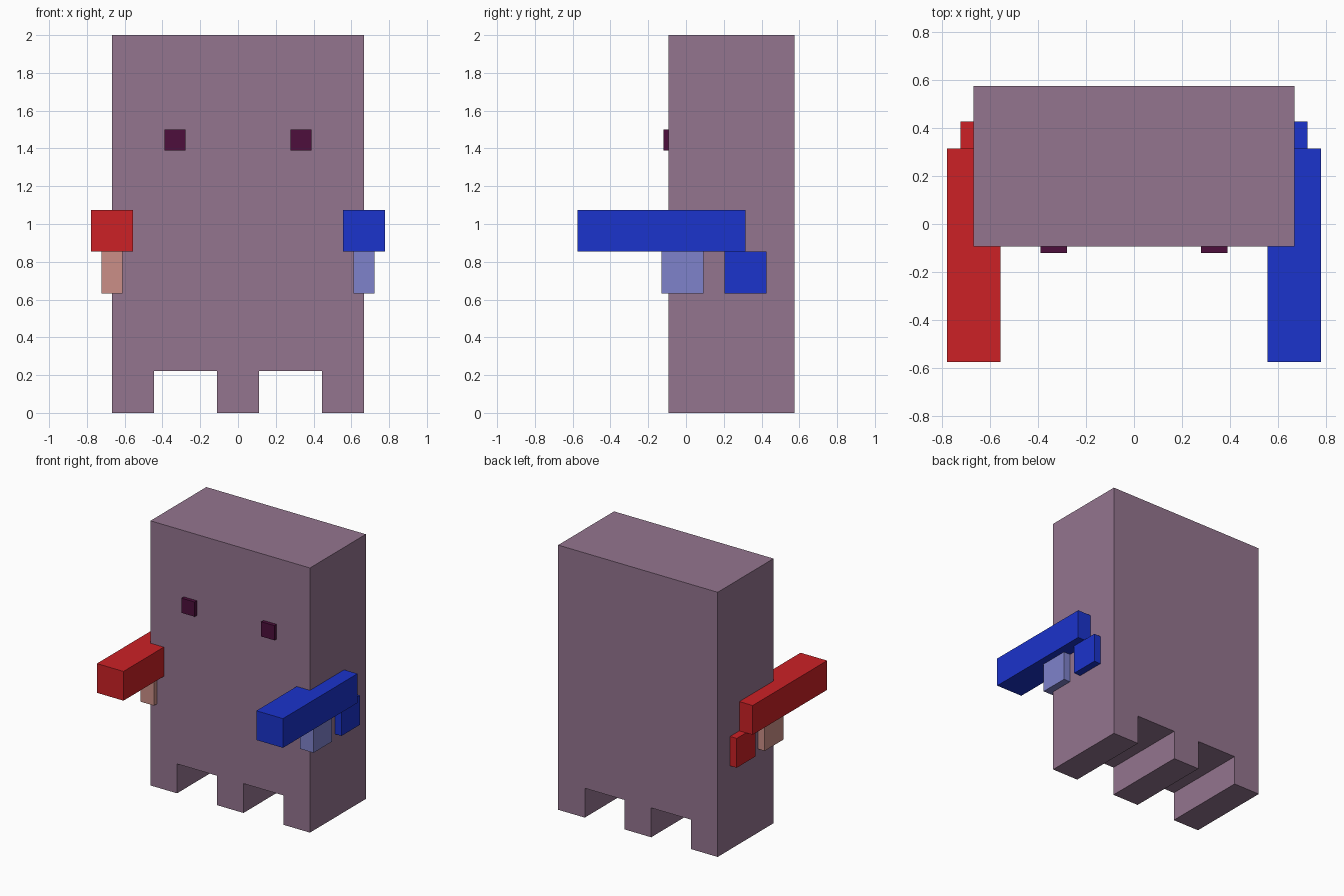
import bpy, bmesh

if "Cube" in bpy.data.objects:
    bpy.data.objects.remove(bpy.data.objects["Cube"])

U = 1 / 9            # the model sits on a grid of ninths
FRONT = -0.093       # front face of the body
BACK = 0.574


def material(name, rgb):
    """Flat colour given as 0-255 display values, converted to linear."""
    m = bpy.data.materials.new(name)
    m.diffuse_color = [((c / 255 + 0.055) / 1.055) ** 2.4 for c in rgb] + [1]
    m.use_nodes = True
    m.node_tree.nodes["Principled BSDF"].inputs["Base Color"].default_value = m.diffuse_color
    return m


def finish(name, bm, mat):
    bmesh.ops.recalc_face_normals(bm, faces=bm.faces)
    mesh = bpy.data.meshes.new(name)
    bm.to_mesh(mesh)
    bm.free()
    mesh.materials.append(mat)
    obj = bpy.data.objects.new(name, mesh)
    bpy.context.collection.objects.link(obj)
    return obj


def box(name, x, y, z, mat, side=1):
    """Box from (min, max) ranges; side -1 mirrors it across x = 0."""
    bm = bmesh.new()
    bmesh.ops.create_cube(bm, size=1)
    for v in bm.verts:
        v.co = [(r[0] + r[1]) / 2 + c * (r[1] - r[0]) for c, r in zip(v.co, (x, y, z))]
        v.co.x *= side
    return finish(name, bm, mat)


mauve = material("mauve", (148, 117, 143))
plum = material("plum", (77, 15, 60))
barrel_mats = {-1: material("red", (204, 33, 38)), 1: material("blue", (27, 51, 204))}
trigger_mats = {-1: material("pale_red", (203, 143, 135)), 1: material("pale_blue", (127, 130, 203))}

# Body with three feet: front outline extruded backwards
half = [(1, 0), (1, 2), (4, 2), (4, 0), (6, 0), (6, 18)]
outline = half + [(-x, z) for x, z in reversed(half)]
bm = bmesh.new()
face = bm.faces.new([bm.verts.new((x * U, FRONT, z * U)) for x, z in outline])
ext = bmesh.ops.extrude_face_region(bm, geom=[face], use_keep_orig=True)
moved = [g for g in ext["geom"] if isinstance(g, bmesh.types.BMVert)]
bmesh.ops.translate(bm, verts=moved, vec=(0, BACK - FRONT, 0))
finish("body", bm, mauve)

for side, label in ((-1, "left"), (1, "right")):
    # Eye
    box(f"{label}_eye", (2.5 * U, 3.5 * U), (-0.12, FRONT), (12.5 * U, 13.5 * U), plum, side)
    # Blaster barrel, rear grip and pale forward grip
    top, mid, low = 1.075, 0.854, 0.632
    box(f"{label}_barrel", (5 * U, 7 * U), (-BACK, 0.315), (mid, top), barrel_mats[side], side)
    box(f"{label}_rear_grip", (5.5 * U, 6.5 * U), (0.204, 0.426), (low, mid), barrel_mats[side], side)
    box(f"{label}_front_grip", (5.5 * U, 6.5 * U), (-0.13, 0.093), (low, mid), trigger_mats[side], side)
